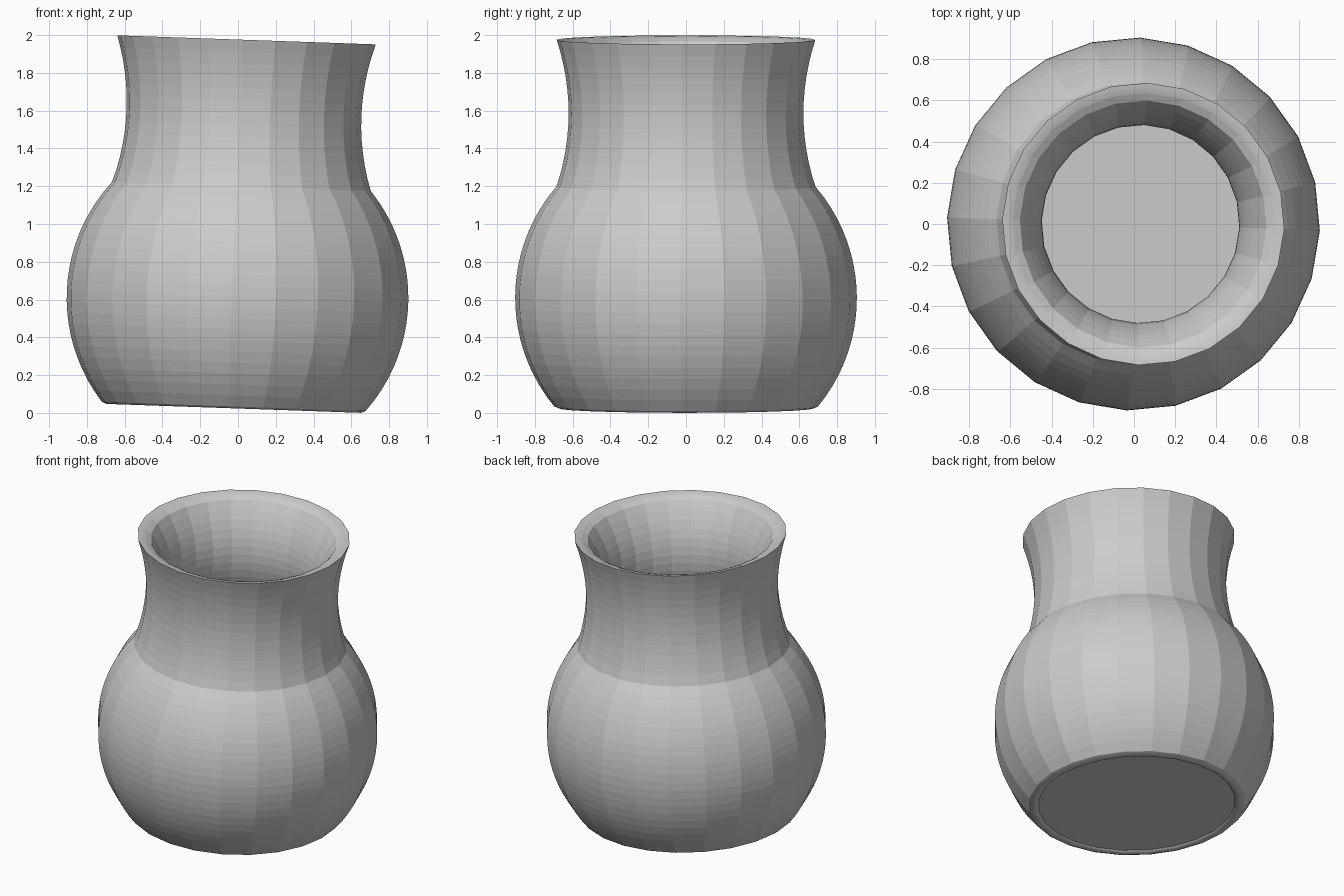
import bpy
import bmesh
import math
from mathutils import Matrix, Vector

cube = bpy.data.objects.get("Cube")
if cube:
    bpy.data.objects.remove(cube, do_unlink=True)

SIDES = 24
HEIGHT = 1.952
SHOULDER = 1.175        # where the round belly meets the neck
BELLY_Z = 0.585
TILT = math.radians(2)


def belly(radius, z_from, z_to, steps):
    """Spherical belly as (radius, height) points."""
    heights = [z_from + (z_to - z_from) * i / steps for i in range(steps + 1)]
    return [(math.sqrt(radius ** 2 - (z - BELLY_Z) ** 2), z) for z in heights]


def neck(throat, flare, z_from, z_to, steps):
    """Waisted neck, narrowest halfway up."""
    middle = (SHOULDER + HEIGHT) / 2
    half = (HEIGHT - SHOULDER) / 2
    heights = [z_from + (z_to - z_from) * i / steps for i in range(steps + 1)]
    return [(throat + flare * ((z - middle) / half) ** 2, z) for z in heights]


# Material
clay = bpy.data.materials.new("grey clay")
clay.use_nodes = True
colour = (0.6, 0.6, 0.6, 1)
clay.diffuse_color = colour
clay.node_tree.nodes["Principled BSDF"].inputs["Base Color"].default_value = colour

# Closed wall profile: foot, outside, rim, inside, floor
foot = [(0, 0.01), (0.635, 0.01), (0.645, 0), (0.675, 0)]
outside = belly(0.905, 0.01, SHOULDER, 20) + neck(0.622, 0.063, SHOULDER, HEIGHT, 12)[1:]
rim = [(0.66, HEIGHT - 0.003), (0.635, HEIGHT - 0.012)]
inside = neck(0.48, 0.14, HEIGHT - 0.03, 1.25, 12) + belly(0.77, 1.08, 0.14, 12)
profile = foot + outside + rim + inside + [(0, 0.14)]

# Turn the profile around the axis
bm = bmesh.new()
turn = Matrix.Rotation(-TILT, 3, "Z")
points = [bm.verts.new(turn @ Vector((r, 0, z))) for r, z in profile]
edges = [bm.edges.new(pair) for pair in zip(points, points[1:])]
bmesh.ops.spin(bm, geom=points + edges, cent=(0, 0, 0), axis=(0, 0, 1),
               angle=math.tau, steps=SIDES, use_merge=True)
bmesh.ops.remove_doubles(bm, verts=bm.verts, dist=0.0005)
bmesh.ops.recalc_face_normals(bm, faces=bm.faces)

# Only the narrow foot ring and rim are shaded smooth
for face in bm.faces:
    z = face.calc_center_median().z
    face.smooth = z > HEIGHT - 0.02 or z < 0.009

# Lean the vase slightly to its left
bm.transform(Matrix.Translation((-0.023, 0, 0.024)) @ Matrix.Rotation(TILT, 4, "Y"))
mesh = bpy.data.meshes.new("vase")
bm.to_mesh(mesh)
bm.free()
mesh.materials.append(clay)
vase = bpy.data.objects.new("vase", mesh)
bpy.context.collection.objects.link(vase)
